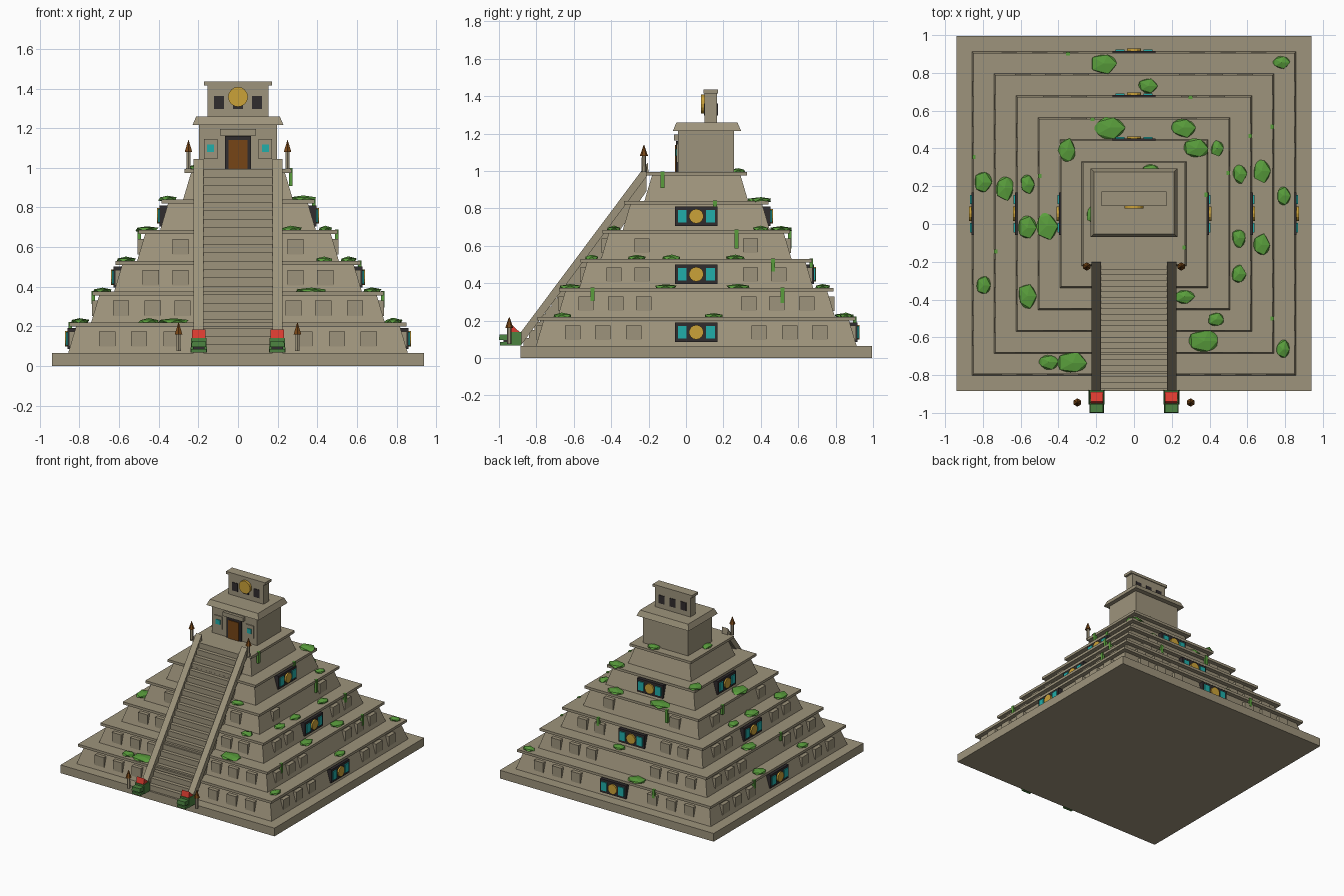
import bpy, bmesh, math, random
from mathutils import Matrix, Vector

if "Cube" in bpy.data.objects:
    bpy.data.objects.remove(bpy.data.objects["Cube"])
random.seed(4)


def material(name, r, g, b):
    m = bpy.data.materials.new(name)
    m.use_nodes = True
    m.diffuse_color = (r, g, b, 1)
    m.node_tree.nodes["Principled BSDF"].inputs["Base Color"].default_value = (r, g, b, 1)
    return m


STONE = material("weathered stone", .34, .295, .2)
DARK = material("dark stone", .03, .025, .027)
GOLD = material("gold", .6, .36, .04)
TEAL = material("turquoise", .015, .42, .4)
WOOD = material("brown wood", .18, .06, .008)
LEAF = material("leaf green", .1, .34, .045)
SCALE = material("serpent green", .07, .22, .05)
RED = material("crest red", .72, .045, .03)

CY = .055        # pyramid centre along y
IDENT = Matrix.Identity(4)


def finish(name, bm, mat, frame=IDENT):
    bmesh.ops.recalc_face_normals(bm, faces=bm.faces)
    me = bpy.data.meshes.new(name)
    bm.to_mesh(me)
    bm.free()
    me.materials.append(mat)
    ob = bpy.data.objects.new(name, me)
    ob.matrix_world = frame
    bpy.context.collection.objects.link(ob)
    return ob


def block(name, mat, x, y, z, taper=(1, 1), frame=IDENT):
    """Box from (min, max) ranges; taper scales the top face."""
    bm = bmesh.new()
    bmesh.ops.create_cube(bm, size=1)
    mid = [(r[0] + r[1]) / 2 for r in (x, y, z)]
    size = [r[1] - r[0] for r in (x, y, z)]
    for v in bm.verts:
        if v.co.z > 0:
            v.co.x *= taper[0]
            v.co.y *= taper[1]
        v.co = Vector([mid[i] + v.co[i] * size[i] for i in range(3)])
    return finish(name, bm, mat, frame)


def span(c, h):
    return (c - h, c + h)


def cone(name, mat, loc, r1, r2, depth, sides, facing_front=False, frame=IDENT):
    bm = bmesh.new()
    bmesh.ops.create_cone(bm, cap_ends=True, segments=sides, radius1=r1, radius2=r2, depth=depth)
    turn = Matrix.Rotation(math.pi / 2, 4, "X") if facing_front else IDENT
    bm.transform(Matrix.Translation(loc) @ turn)
    return finish(name, bm, mat, frame)


def prism(name, mat, profile, x0, x1):
    """Extrude a (y, z) profile along x."""
    bm = bmesh.new()
    face = bm.faces.new([bm.verts.new((x0, y, z)) for y, z in profile])
    ext = bmesh.ops.extrude_face_region(bm, geom=[face])["geom"]
    bmesh.ops.translate(bm, vec=(x1 - x0, 0, 0),
                        verts=[g for g in ext if isinstance(g, bmesh.types.BMVert)])
    return finish(name, bm, mat)


# Wall frames: parts made on the front wall are turned to each side
WALLS = {n: Matrix.Translation((0, CY, 0)) @ Matrix.Rotation(math.radians(a), 4, "Z")
         for n, a in (("front", 0), ("left", 90), ("back", 180), ("right", 270))}

# Base and six sloping tiers with ledges
TIERS, RISE, STEP_IN, FIRST, FLOOR = 6, .155, .116, .857, .065
block("base", STONE, span(0, .94), span(CY, .94), (0, FLOOR))
NICHES = [(.335, .5, .66), (.28, .43, .59), (.29, .44), (.29,), (), ()]


def tier_half(i):
    return FIRST - i * STEP_IN


def plaque(wall, d, z):
    f, tag = WALLS[wall], wall + "_plaque"
    block(tag + "_plate", DARK, span(0, .113), (-d - .004, -d + .045), span(z, .053), frame=f)
    for s in (-1, 1):
        block(tag + "_inlay", TEAL, span(s * .075, .024), (-d - .012, -d), span(z, .034), frame=f)
    cone(tag + "_disc", GOLD, (0, -d - .007, z), .039, .039, .018, 14, True, f)


for i in range(TIERS):
    h, z = tier_half(i), FLOOR + i * RISE
    top = z + RISE
    k = (h - .04) / h
    block("tier", STONE, span(0, h), span(CY, h), (z, top - .02), (k, k))
    block("tier_ledge", STONE, span(0, h - .007), span(CY, h - .007), (top - .02, top))
    for wall, f in WALLS.items():
        for c in NICHES[i]:
            for s in (-1, 1):
                block(wall + "_niche", STONE, span(s * c, .041), (-h + .003, -h + .05),
                      (z + .032, z + .11), frame=f)
        if i % 2 == 0 and wall != "front" and i < 5:
            plaque(wall, h, z + .073)
SUMMIT = FLOOR + TIERS * RISE

# Stairway: one stepped profile, with sloping balustrades
STEPS, Y0, Y1 = 22, -.87, -.21
run, rise = (Y1 - Y0) / STEPS, (SUMMIT - FLOOR) / STEPS
profile = [(Y0, FLOOR)]
for i in range(STEPS):
    profile += [(Y0 + i * run, FLOOR + (i + 1) * rise), (Y0 + (i + 1) * run, FLOOR + (i + 1) * rise)]
profile.append((Y1, SUMMIT - .1))
profile.append((Y0 + .1, FLOOR))
prism("stairs", STONE, profile, -.2, .2)
for s in (-1, 1):
    prism("balustrade", STONE, [(-.885, FLOOR), (-.885, .135), (-.205, 1.045), (-.2, .985)],
          s * .175, s * .225)

# Temple on the summit
TY, FRONT = .107, -.043
block("temple_body", STONE, span(0, .198), span(TY, .15), (SUMMIT, 1.22))
block("temple_roof", STONE, span(0, .23), span(TY + .005, .182), (1.215, 1.258), (.92, .9))
block("door_frame", DARK, span(0, .065), (FRONT - .01, FRONT + .01), (SUMMIT, 1.16))
block("door", WOOD, span(0, .047), (FRONT - .015, FRONT), (SUMMIT, 1.14))
block("door_lintel", STONE, span(0, .09), (FRONT - .022, FRONT), (1.163, 1.195))
for s in (-1, 1):
    block("wall_panel", STONE, span(s * .138, .034), (FRONT - .008, FRONT), (1.045, 1.145))
    block("wall_inlay", TEAL, span(s * .138, .018), (FRONT - .014, FRONT), (1.08, 1.117))

# Roof comb with three windows and a sun disc
CB = .133
block("comb", STONE, span(0, .155), span(CB, .033), (1.255, 1.418))
block("comb_cap", STONE, span(0, .172), span(CB, .039), (1.415, 1.435))
for x in (-.096, 0, .096):
    block("comb_window", DARK, span(x, .025), span(CB, .037), (1.297, 1.362))
cone("sun_disc", GOLD, (0, CB - .042, 1.358), .05, .05, .02, 16, True)

# Torches and serpent heads flanking the stairs
for s in (-1, 1):
    for x, y, z in ((.25, -.225, SUMMIT), (.3, -.945, .075)):
        cone("torch_post", STONE, (s * x, y, z + .055), .013, .011, .11, 6)
        cone("torch_head", WOOD, (s * x, y, z + .115), .022, .001, .06, 6)
    hx = s * .198
    block("serpent_head", SCALE, span(hx, .042), (-.955, -.88), (.068, .14), (.9, 1))
    block("serpent_snout", SCALE, span(hx, .038), (-1, -.95), (.095, .125), (.9, .9))
    block("serpent_mouth", DARK, span(hx, .03), (-.975, -.95), (.083, .097))
    block("serpent_jaw", SCALE, span(hx, .038), (-.995, -.95), (.068, .085))
    prism("serpent_crest", RED, [(-.95, .14), (-.94, .185), (-.885, .135), (-.9, .125)],
          hx - .033, hx + .033)

# Shrubs on the ledges: x, y and length along the wall
SHRUBS = [(-.16, .85, .08), (.78, .855, .05), (.075, .73, .058), (-.13, .51, .09), (.26, .51, .075),
          (.33, .4, .078), (.44, .4, .048), (-.355, .39, .07), (.09, .28, .06), (-.8, .22, .067),
          (-.685, .19, .075), (-.565, .21, .055), (-.565, -.02, .07), (-.46, -.01, .08),
          (-.22, .05, .05), (.56, .265, .055), (.675, .28, .07), (.79, .15, .055),
          (.555, -.075, .055), (.675, -.11, .065), (.555, -.265, .055), (-.795, -.325, .055),
          (-.565, -.38, .075), (.265, -.385, .06), (.435, -.505, .05), (.37, -.62, .088),
          (-.45, -.73, .06), (-.325, -.735, .085), (.79, -.665, .055)]
for x, y, r in SHRUBS:
    along_x = abs(y - CY) > abs(x)
    tier = min(TIERS - 1, int((FIRST - max(abs(x), abs(y - CY))) / STEP_IN))
    bm = bmesh.new()
    bmesh.ops.create_icosphere(bm, subdivisions=1, radius=1)
    for v in bm.verts:
        v.co *= random.uniform(.85, 1.1)
    bm.transform(Matrix.Translation((x, y, FLOOR + (tier + 1) * RISE + .004))
                 @ Matrix.Diagonal((r if along_x else r * .75, r * .75 if along_x else r, .018, 1)))
    finish("shrub", bm, LEAF)

# Hanging vines: wall, tier, offset along the wall
VINES = [("left", 5, -.18), ("left", 4, .1), ("left", 3, .215), ("left", 1, -.555), ("left", 1, .46),
         ("left", 2, .41), ("right", 0, -.3), ("right", 1, .2), ("right", 3, -.2), ("back", 0, .35),
         ("back", 2, -.3), ("back", 3, .22)]
for wall, i, u in VINES:
    d, top = tier_half(i) - .007, FLOOR + (i + 1) * RISE
    block("vine", LEAF, span(u, .011), (-d - .006, -d + .012),
          (top - random.uniform(.06, .1), top + .003), frame=WALLS[wall])
